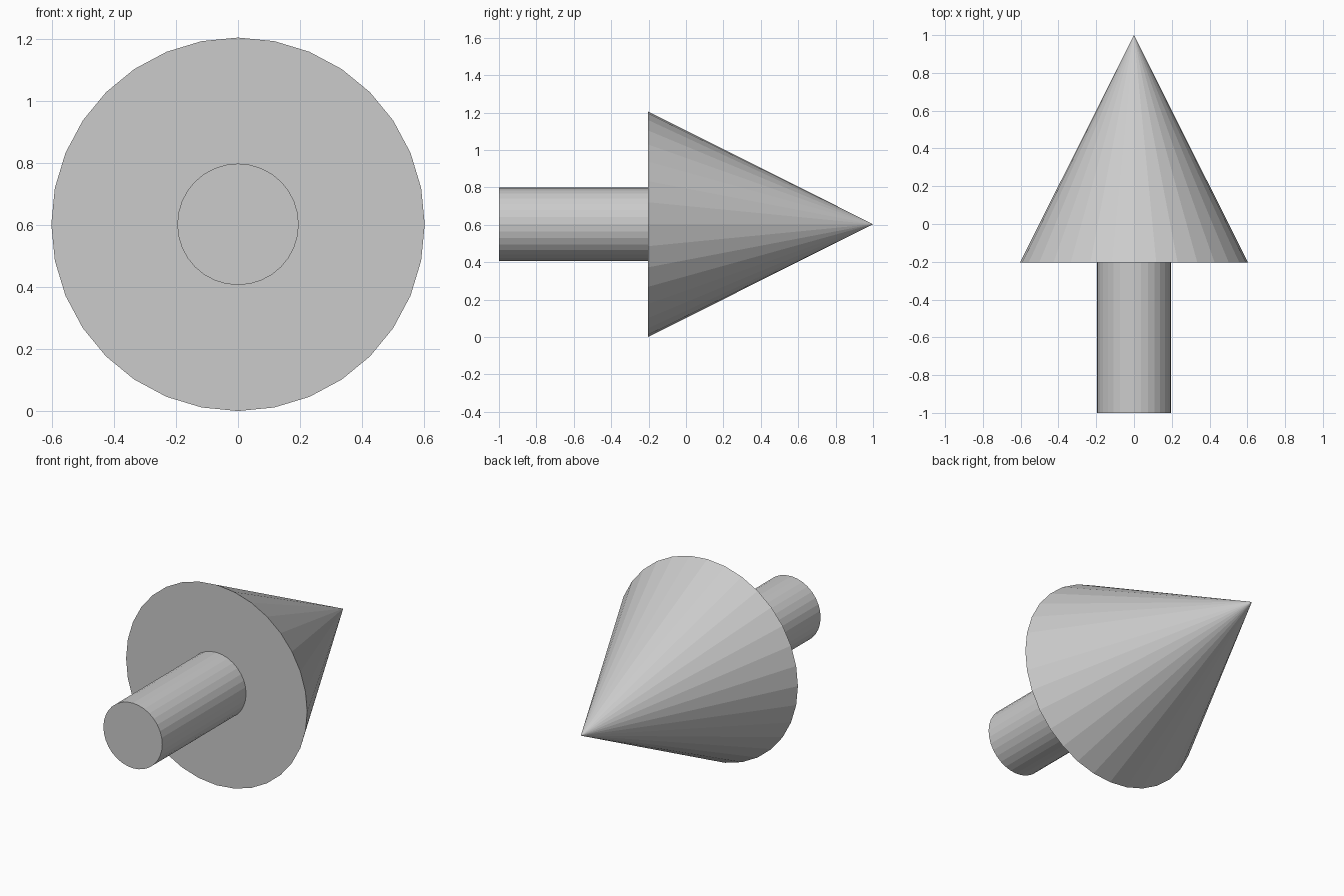
import bpy
from math import radians

if "Cube" in bpy.data.objects:
    bpy.data.objects.remove(bpy.data.objects["Cube"])

AXIS_Z = 0.603      # height of the arrow's centre line
JOINT_Y = -0.203    # where the shaft meets the head


def along_y(name, r_back, r_front, y0, y1, sides=32):
    """Flat-faced cone or cylinder running along +y from y0 to y1."""
    bpy.ops.mesh.primitive_cone_add(
        vertices=sides, radius1=r_back, radius2=r_front, depth=y1 - y0,
        location=(0, (y0 + y1) / 2, AXIS_Z), rotation=(radians(-90), 0, 0))
    obj = bpy.context.object
    obj.name = name
    return obj


# Pointed head with a closed flat base
along_y("arrow_head", 0.603, 0.0, JOINT_Y, 1.0)

# Round shaft behind the head
along_y("arrow_shaft", 0.196, 0.196, -1.0, JOINT_Y)
